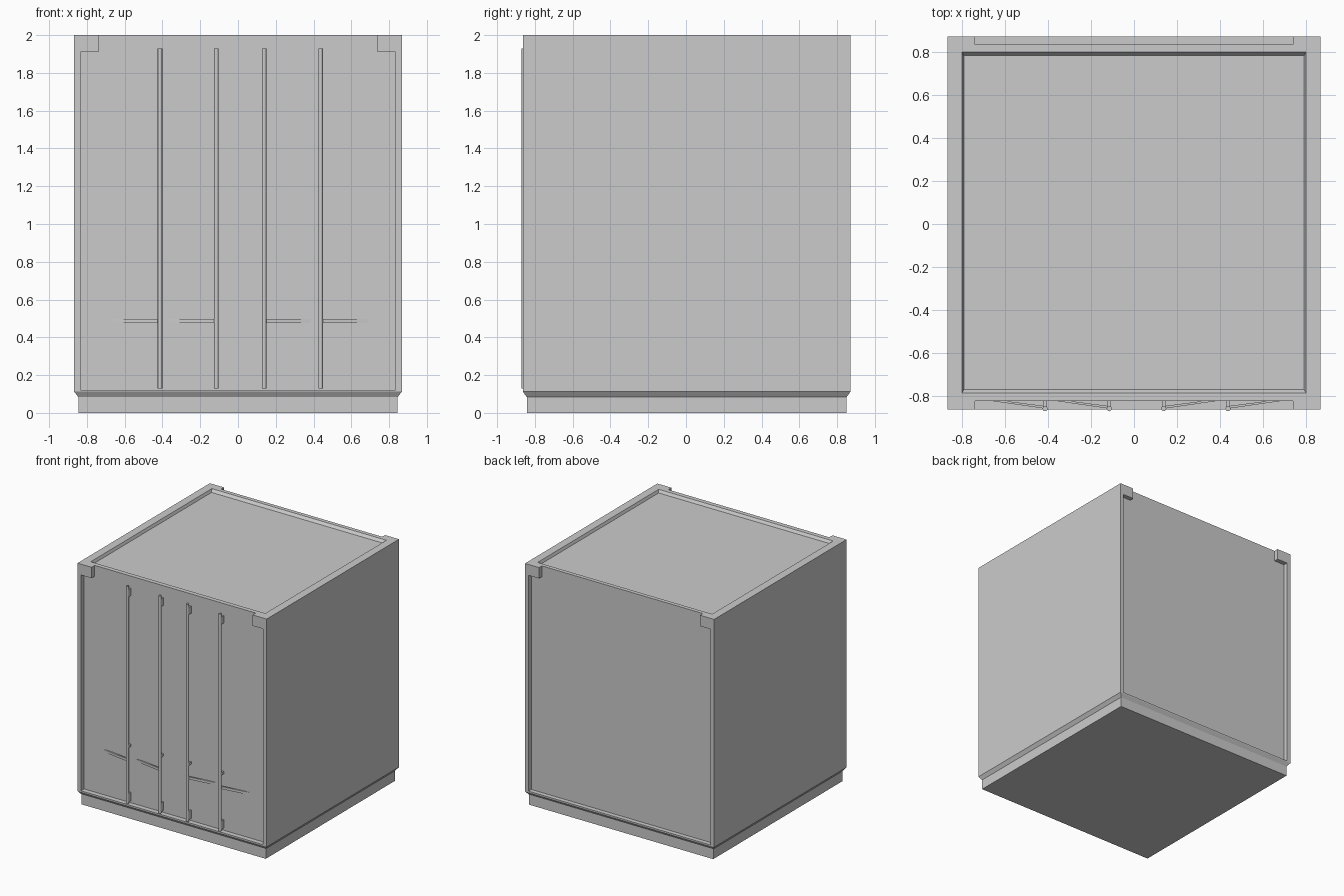
import bpy
import math

if "Cube" in bpy.data.objects:
    bpy.data.objects.remove(bpy.data.objects["Cube"])


def mesh_object(name, verts, faces):
    mesh = bpy.data.meshes.new(name)
    mesh.from_pydata(verts, [], faces)
    obj = bpy.data.objects.new(name, mesh)
    bpy.context.collection.objects.link(obj)
    return obj


def loft(name, rings):
    """Stack equal-length point rings into a closed solid."""
    n = len(rings[0])
    verts = [p for ring in rings for p in ring]
    faces = [list(range(n))[::-1], list(range(len(verts) - n, len(verts)))]
    for r in range(len(rings) - 1):
        for i in range(n):
            j = (i + 1) % n
            faces.append([r * n + i, r * n + j, (r + 1) * n + j, (r + 1) * n + i])
    return mesh_object(name, verts, faces)


def rect(x, y0, y1, z):
    return [(-x, y0, z), (x, y0, z), (x, y1, z), (-x, y1, z)]


def box(name, x0, x1, y0, y1, z0, z1):
    return loft(name, [[(x0, y0, z), (x1, y0, z), (x1, y1, z), (x0, y1, z)]
                       for z in (z0, z1)])


def cut(target, cutter):
    cutter.hide_render = True
    mod = target.modifiers.new("cut", 'BOOLEAN')
    mod.operation = 'DIFFERENCE'
    mod.solver = 'EXACT'
    mod.object = cutter
    bpy.context.view_layer.objects.active = target
    bpy.ops.object.modifier_apply(modifier=mod.name)
    bpy.data.objects.remove(cutter)


# Container body with a stepped, chamfered base
body = loft("container_body", [
    rect(0.845, -0.843, 0.85, 0.0),
    rect(0.845, -0.843, 0.85, 0.083),
    rect(0.867, -0.863, 0.87, 0.112),
    rect(0.867, -0.863, 0.87, 2.0),
])

# End recesses, open at the top between the corner blocks
half = [(0.835, 0.122), (0.835, 1.91), (0.738, 1.91), (0.738, 2.1)]
outline = half + [(-x, z) for x, z in reversed(half)]
for y0, y1 in ((-1.0, -0.822), (0.833, 1.0)):
    # counter-clockwise from the front, lofted from back to front
    cut(body, loft("end_recess", [[(x, y, z) for x, z in outline] for y in (y1, y0)]))

# Shallow sunken roof panel with sloped edges
cut(body, loft("roof_recess", [
    rect(0.79, -0.77, 0.782, 1.978),
    rect(0.80, -0.785, 0.80, 2.0),
    rect(0.80, -0.785, 0.80, 2.1),
]))

# Door locking rods with keepers and handles
for x, side in ((-0.413, -1), (-0.115, -1), (0.138, 1), (0.437, 1)):
    bpy.ops.mesh.primitive_cylinder_add(vertices=12, radius=0.012, depth=1.8,
                                        location=(x, -0.858, 1.03))
    bpy.context.object.name = "lock_rod"
    bpy.ops.object.shade_smooth_by_angle(angle=math.radians(40))
    for z0, z1 in ((0.14, 0.21), (0.59, 0.61), (1.84, 1.9)):
        box("rod_keeper", x - 0.009, x + 0.009, -0.858, -0.815, z0, z1)
    # Handle slopes back into the door face
    plan = [(x, -0.858), (x + side * 0.27, -0.819),
            (x + side * 0.27, -0.811), (x, -0.846)]
    if side < 0:
        plan.reverse()
    loft("rod_handle", [[(px, py, z) for px, py in plan] for z in (0.477, 0.498)])
